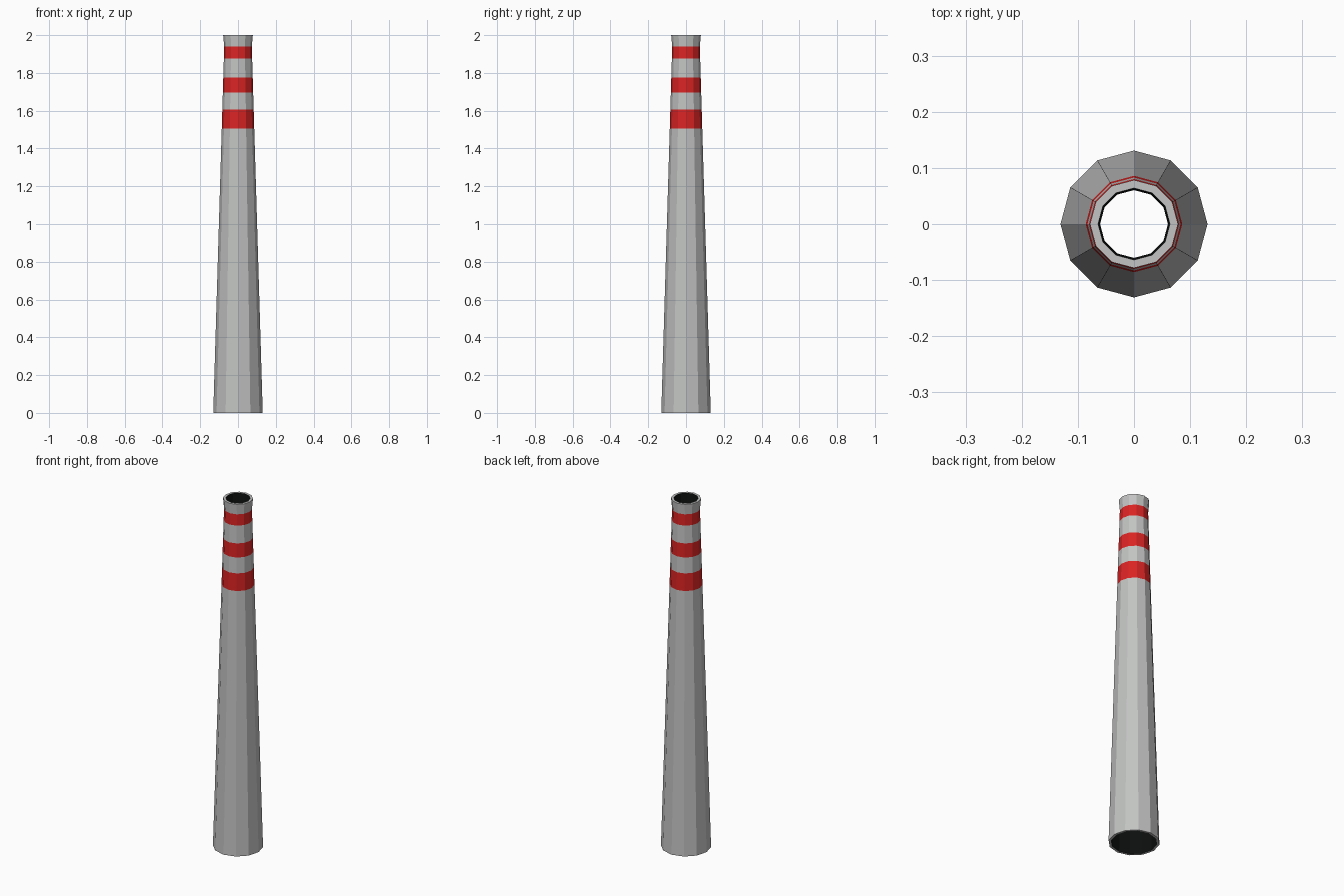
import bpy, bmesh, math

if "Cube" in bpy.data.objects:
    bpy.data.objects.remove(bpy.data.objects["Cube"])

SIDES = 12


def material(name, rgb):
    m = bpy.data.materials.new(name)
    m.diffuse_color = (*rgb, 1.0)
    m.use_nodes = True
    m.node_tree.nodes["Principled BSDF"].inputs["Base Color"].default_value = m.diffuse_color
    return m


grey = material("concrete_grey", (0.54, 0.55, 0.54))
red = material("warning_red", (0.70, 0.017, 0.017))
black = material("soot_black", (0.004, 0.005, 0.005))


def shaft_radius(z):
    # straight taper from base to neck
    return 0.131 - 0.0299 * z


# Outer profile: the shaft is cut at the edges of each painted band
bands = [(1.505, 1.605), (1.695, 1.775), (1.876, 1.94)]
heights = [0.0] + [z for band in bands for z in band]
profile = [(shaft_radius(z), z, grey) for z in heights]
profile.append((0.0785, 2.0, grey))        # flared lip
profile.append((0.0640, 2.0, black))       # top rim, inner edge
profile.append((0.0605, 1.94, black))      # inner neck
profile.append((0.1170, 0.0, black))       # bottom of the flue

# Chimney: closed profile turned around the z axis
bm = bmesh.new()
rings = []
for r, z, _ in profile:
    rings.append([bm.verts.new((r * math.cos(2 * math.pi * i / SIDES),
                                r * math.sin(2 * math.pi * i / SIDES), z))
                  for i in range(SIDES)])

top_outer = len(heights)                   # index of the lip ring
for k in range(len(rings)):
    a, b = rings[k], rings[(k + 1) % len(rings)]
    mid = (profile[k][1] + profile[(k + 1) % len(rings)][1]) / 2
    if k < top_outer:                      # outer wall, painted by height
        index = 1 if any(lo < mid < hi for lo, hi in bands) else 0
    elif top_outer < k < len(rings) - 1:   # flue lining
        index = 2
    else:                                  # top and bottom rims
        index = 0
    for i in range(SIDES):
        j = (i + 1) % SIDES
        face = bm.faces.new((a[i], a[j], b[j], b[i]))
        face.material_index = index
bmesh.ops.recalc_face_normals(bm, faces=bm.faces)

mesh = bpy.data.meshes.new("chimney")
bm.to_mesh(mesh)
bm.free()
for m in (grey, red, black):
    mesh.materials.append(m)
bpy.context.collection.objects.link(bpy.data.objects.new("chimney", mesh))
